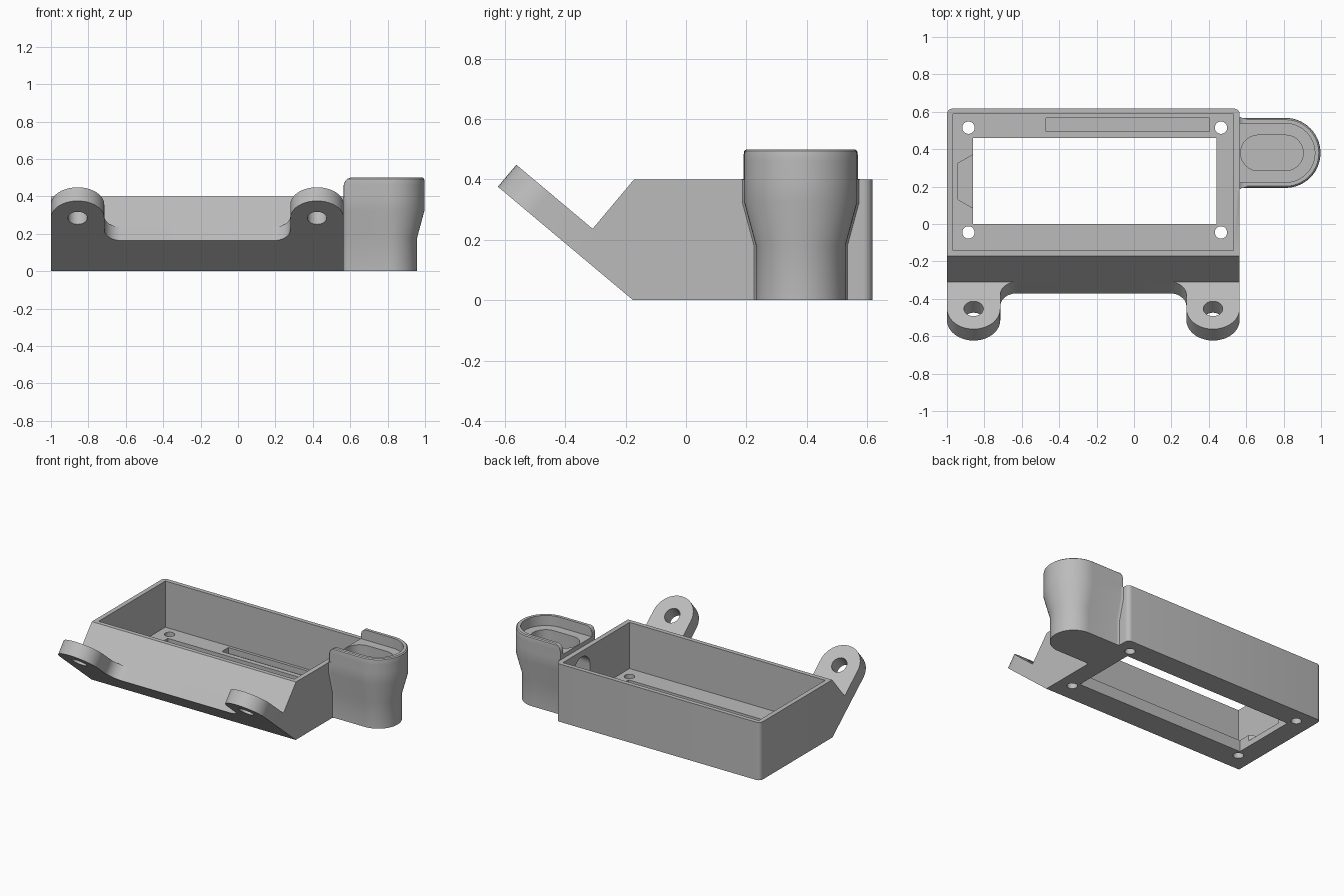
import bpy
import bmesh
from math import sin, cos, tan, pi, radians

cube = bpy.data.objects.get("Cube")
if cube:
    bpy.data.objects.remove(cube, do_unlink=True)

grey = bpy.data.materials.new("plain_grey")
grey.use_nodes = True
GREY = (0.5, 0.5, 0.5, 1)
grey.diffuse_color = GREY
grey.node_tree.nodes["Principled BSDF"].inputs["Base Color"].default_value = GREY


def loft(name, loops):
    """Closed solid through equal-length point loops."""
    bm = bmesh.new()
    rings = [[bm.verts.new(p) for p in loop] for loop in loops]
    n = len(rings[0])
    for a, b in zip(rings, rings[1:]):
        for i in range(n):
            j = (i + 1) % n
            bm.faces.new((a[i], a[j], b[j], b[i]))
    bm.faces.new(rings[0][::-1])
    bm.faces.new(rings[-1])
    bmesh.ops.recalc_face_normals(bm, faces=bm.faces)
    mesh = bpy.data.meshes.new(name)
    bm.to_mesh(mesh)
    bm.free()
    mesh.materials.append(grey)
    ob = bpy.data.objects.new(name, mesh)
    bpy.context.collection.objects.link(ob)
    return ob


def prism(name, outline, z0, z1):
    return loft(name, [[(x, y, z) for x, y in outline] for z in (z0, z1)])


def box(name, x0, x1, y0, y1, z0, z1):
    return prism(name, [(x0, y0), (x1, y0), (x1, y1), (x0, y1)], z0, z1)


def arc(cx, cy, r, a0, a1, n=20):
    angles = [radians(a0 + (a1 - a0) * i / n) for i in range(n + 1)]
    return [(cx + r * cos(a), cy + r * sin(a)) for a in angles]


def circle(cx, cy, r):
    return arc(cx, cy, r, 0, 360 - 360 / 32, 31)


def combine(base, other, operation):
    mod = base.modifiers.new(operation.lower(), 'BOOLEAN')
    mod.operation = operation
    mod.solver = 'EXACT'
    mod.object = other
    bpy.context.view_layer.objects.active = base
    bpy.ops.object.modifier_apply(modifier=mod.name)
    bpy.data.objects.remove(other, do_unlink=True)


LEFT, RIGHT, BACK, FRONT, TOP = 0.565, -1.0, 0.617, -0.175, 0.4
SLOPE = radians(40)
LIP = 0.255          # length of the sloping underside
MID = (LEFT + RIGHT) / 2


def on_slope(x, s, n):
    """Point s up the sloping underside and n above it."""
    return (x, FRONT - s * cos(SLOPE) + n * sin(SLOPE), s * sin(SLOPE) + n * cos(SLOPE))


# Tray body: side profile run across the width
_, lip_y, lip_z = on_slope(0, LIP, 0)
profile = [(BACK, 0), (FRONT, 0), (lip_y, lip_z),
           (lip_y + (TOP - lip_z) * tan(SLOPE), TOP), (BACK, TOP)]
tray = loft("mounting_tray", [[(x, y, z) for y, z in profile] for x in (RIGHT, LEFT)])

# Rounded rear corners
bm = bmesh.new()
bm.from_mesh(tray.data)
rear = [e for e in bm.edges if all(v.co.y > BACK - 0.01 for v in e.verts)
        and abs(e.verts[0].co.x - e.verts[1].co.x) < 0.01]
bmesh.ops.bevel(bm, geom=rear, offset=0.03, segments=6, profile=0.5, affect='EDGES')
bm.to_mesh(tray.data)
bm.free()

# Angled plate with two rounded ears
R_EAR, EAR_S = 0.1425, 0.4425
ear_x = RIGHT + R_EAR
half = [(RIGHT, 0.1)] + arc(ear_x, EAR_S, R_EAR, 180, 0)
half += arc(RIGHT + 2 * R_EAR + 0.09, LIP + 0.09, 0.09, 180, 270, 10)
outline = half + [(2 * MID - x, s) for x, s in reversed(half)]
ears = loft("ear_plate", [[on_slope(x, s, n) for x, s in outline] for n in (0, 0.095)])
combine(tray, ears, 'UNION')

# Side holder: flared cup, flat towards the tray
CX, CY = 0.81, 0.38


def cup_loop(r, x0, z, flare=0.0):
    near = [(x0, CY - r - flare)] + [
        (x0 + flare * (1 - cos(t)), CY - r - flare * (1 - sin(t)))
        for t in (pi / 8, pi / 4, 3 * pi / 8)] + [(x0 + flare + 0.001, CY - r)]
    far = [(x, 2 * CY - y) for x, y in reversed(near)]
    return [(x, y, z) for x, y in near + arc(CX, CY, r, -90, 90, 28) + far]


X0 = LEFT - 0.012
cup = loft("side_holder", [
    cup_loop(0.148, X0, 0, 0.03), cup_loop(0.148, X0, 0.18, 0.03),
    cup_loop(0.187, X0, 0.325, 0.03), cup_loop(0.187, X0, TOP, 0.03),
    cup_loop(0.187, LEFT, TOP + 0.001, 0.002), cup_loop(0.187, LEFT, 0.46, 0.002),
    cup_loop(0.187, LEFT + 0.008, 0.482, 0.002),
    cup_loop(0.185, LEFT + 0.02, 0.494, 0.002),
    cup_loop(0.178, LEFT + 0.038, 0.5, 0.002)])
combine(tray, cup, 'UNION')

# Recessed shelf in the holder, its oval pocket and the cable passage
FLOOR = 0.08
cutters = [
    loft("shelf_cut", [cup_loop(0.157, 0.5, z, 0.001) for z in (0.43, 0.6)]),
    prism("pocket_cut", arc(0.81, CY, 0.095, -90, 90) + arc(0.665, CY, 0.095, 90, 270),
          0.12, 0.55),
]
passage = [(CY - 0.09, 0.125), (CY + 0.09, 0.125)] + arc(CY, 0.27, 0.09, 0, 180)
cutters.append(loft("passage_cut", [[(x, y, z) for y, z in passage] for x in (0.5, 0.68)]))

# Tray cavity, window, floor recesses
cutters += [
    box("cavity_cut", -0.968, 0.532, -0.142, 0.587, FLOOR, 0.425),
    box("window_cut", -0.86, 0.44, 0.0, 0.46, -0.1, 0.2),
    box("slot_cut", -0.47, 0.405, 0.495, 0.567, 0.04, 0.2),
    prism("notch_cut", [(-0.8, 0.05), (-0.8, 0.405), (-0.94, 0.325), (-0.94, 0.13)],
          0.04, 0.2),
]

# Screw holes in the floor and in the ears
for x in (-0.885, 0.465):
    for y in (-0.045, 0.515):
        cutters.append(prism("screw_cut", circle(x, y, 0.033), -0.1, 0.2))
for x in (ear_x, 2 * MID - ear_x):
    cutters.append(loft("ear_cut", [[on_slope(px, s, n) for px, s in circle(x, EAR_S, 0.052)]
                                    for n in (-0.1, 0.2)]))
for c in cutters:
    combine(tray, c, 'DIFFERENCE')

bpy.ops.object.select_all(action='DESELECT')
tray.select_set(True)
bpy.context.view_layer.objects.active = tray
bpy.ops.object.shade_smooth_by_angle(angle=radians(28))
